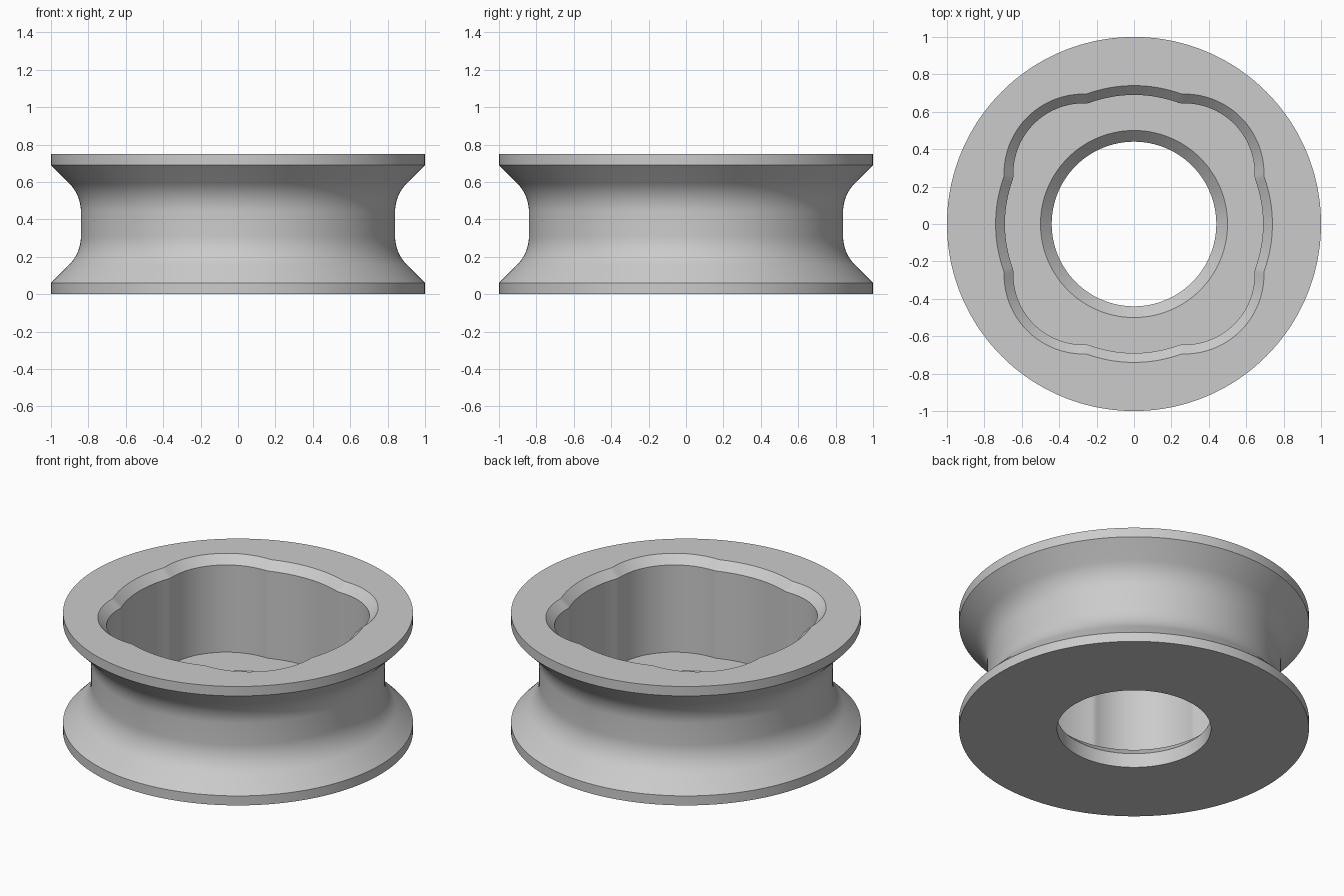
import bpy, bmesh, math

if "Cube" in bpy.data.objects:
    bpy.data.objects.remove(bpy.data.objects["Cube"], do_unlink=True)

SEGMENTS = 288
HEIGHT = 0.75


def circle(radius):
    return lambda angle: radius


def lobed(offset):
    """Rounded square merged with a circle, grown outward by offset."""
    centre, corner, disc = 0.27, 0.375 + offset, 0.69 + offset

    def radius(angle):
        c, s = sorted((abs(math.cos(angle)), abs(math.sin(angle))), reverse=True)
        half = centre + corner
        if half * s <= centre * c:
            square = half / c
        else:
            p = centre * (c + s)
            square = p + math.sqrt(p * p - 2 * centre ** 2 + corner ** 2)
        return max(disc, square)
    return radius


# Outer groove: rim, 45 degree flank, arc, straight neck, then mirrored
R, NECK, Z_ARC = 0.217, 0.84, 0.44
upper = [(NECK + R * (1 - math.cos(a)), Z_ARC + R * math.sin(a))
         for a in (math.radians(45 * i / 10) for i in range(11))]
upper += [(1.0, 0.69), (1.0, HEIGHT)]
lower = [(r, HEIGHT - z) for r, z in reversed(upper)]
rings = [(circle(r), z) for r, z in lower + upper]

# Lobed cavity with a chamfered mouth, then the chamfered bore in its floor
rings += [(lobed(0.05), HEIGHT), (lobed(0.0), 0.70), (lobed(0.0), 0.15),
          (circle(0.50), 0.15), (circle(0.44), 0.09), (circle(0.44), 0.0)]

# Loft the rings into one closed solid
bm = bmesh.new()
loops = []
for radius, z in rings:
    loop = []
    for i in range(SEGMENTS):
        a = 2 * math.pi * i / SEGMENTS
        r = radius(a)
        loop.append(bm.verts.new((r * math.cos(a), r * math.sin(a), z)))
    loops.append(loop)
for k, lo in enumerate(loops):
    hi = loops[(k + 1) % len(loops)]
    for i in range(SEGMENTS):
        j = (i + 1) % SEGMENTS
        bm.faces.new((lo[i], lo[j], hi[j], hi[i]))
bmesh.ops.recalc_face_normals(bm, faces=bm.faces)
mesh = bpy.data.meshes.new("grooved_wheel")
bm.to_mesh(mesh)
bm.free()

wheel = bpy.data.objects.new("grooved_wheel", mesh)
bpy.context.collection.objects.link(wheel)

# Plain grey finish
grey = bpy.data.materials.new("light_grey")
grey.use_nodes = True
colour = (0.6, 0.6, 0.6, 1.0)
grey.diffuse_color = colour
grey.node_tree.nodes["Principled BSDF"].inputs["Base Color"].default_value = colour
mesh.materials.append(grey)

bpy.ops.object.select_all(action='DESELECT')
wheel.select_set(True)
bpy.context.view_layer.objects.active = wheel
bpy.ops.object.shade_smooth_by_angle(angle=math.radians(30))
